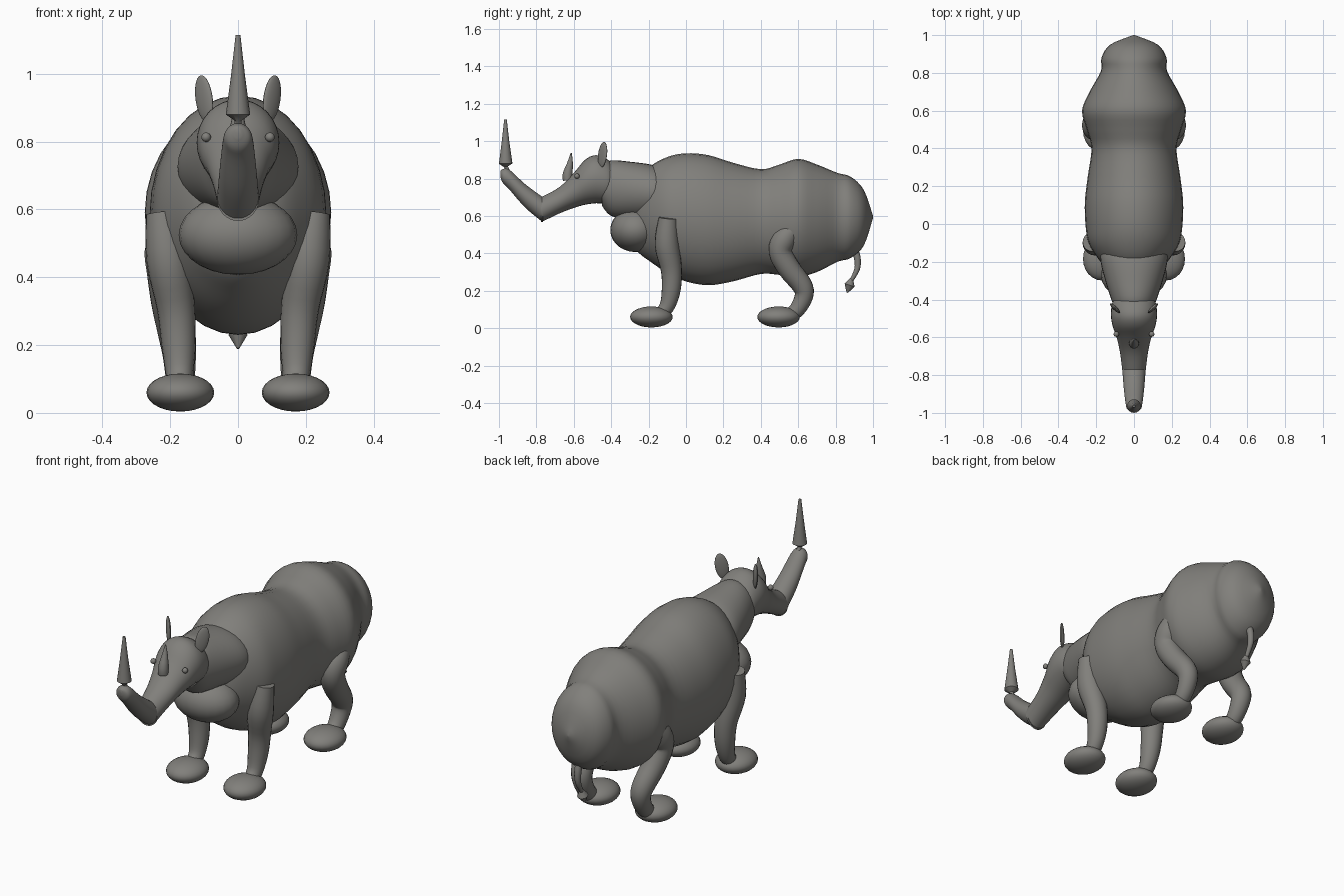
import bpy, bmesh, math
from mathutils import Vector, Euler

grey = bpy.data.materials.new("warm grey")
grey.diffuse_color = (0.22, 0.215, 0.2, 1)


def finish(name, bm):
    bmesh.ops.recalc_face_normals(bm, faces=bm.faces)
    mesh = bpy.data.meshes.new(name)
    bm.to_mesh(mesh)
    bm.free()
    mesh.materials.append(grey)
    ob = bpy.data.objects.new(name, mesh)
    bpy.context.collection.objects.link(ob)
    bpy.ops.object.select_all(action='DESELECT')
    ob.select_set(True)
    bpy.context.view_layer.objects.active = ob
    bpy.ops.object.shade_smooth_by_angle(angle=math.radians(40))
    return ob


def smooth(rows, steps):
    # Catmull-Rom interpolation of any tuple of values
    out = []
    for i in range(len(rows) - 1):
        quad = [rows[max(i - 1, 0)], rows[i], rows[i + 1], rows[min(i + 2, len(rows) - 1)]]
        for k in range(steps):
            t = k / steps
            out.append([0.5 * (2 * b + (c - a) * t + (2 * a - 5 * b + 4 * c - d) * t * t
                               + (3 * b - a - 3 * c + d) * t ** 3) for a, b, c, d in zip(*quad)])
    out.append(list(rows[-1]))
    return out


def skin(name, rings):
    bm = bmesh.new()
    loops = [[bm.verts.new(p) for p in ring] for ring in rings]
    n = len(loops[0])
    for a, b in zip(loops, loops[1:]):
        for i in range(n):
            bm.faces.new((a[i], a[(i + 1) % n], b[(i + 1) % n], b[i]))
    bm.faces.new(loops[0])
    bm.faces.new(loops[-1])
    return finish(name, bm)


def loft(name, rows, steps=4, n=32):
    # upright elliptical sections: y, bottom z, top z, half width
    rings = []
    for y, lo, hi, w in smooth(rows, steps):
        rings.append([(w * math.cos(2 * math.pi * i / n), y,
                       (lo + hi) / 2 + (hi - lo) / 2 * math.sin(2 * math.pi * i / n)) for i in range(n)])
    return skin(name, rings)


def tube(name, rows, steps=4, n=20):
    # round sections across a path: x, y, z, radius
    pts = smooth(rows, steps)
    rings = []
    for j, (x, y, z, r) in enumerate(pts):
        tan = (Vector(pts[min(j + 1, len(pts) - 1)][:3]) - Vector(pts[max(j - 1, 0)][:3])).normalized()
        up = tan.cross(Vector((1, 0, 0))).normalized()
        side = up.cross(tan)
        rings.append([Vector((x, y, z)) + r * (side * math.cos(2 * math.pi * i / n)
                      + up * math.sin(2 * math.pi * i / n)) for i in range(n)])
    return skin(name, rings)


def ball(name, loc, size, rot=(0, 0, 0)):
    bm = bmesh.new()
    bmesh.ops.create_uvsphere(bm, u_segments=24, v_segments=14, radius=1)
    m = Euler(rot).to_matrix()
    for v in bm.verts:
        v.co = m @ Vector([a * b for a, b in zip(v.co, size)]) + Vector(loc)
    return finish(name, bm)


# Trunk of the body, with shoulder hump, hip hump and rounded rump
loft("body", [(-0.29, 0.45, 0.65, 0.06), (-0.25, 0.40, 0.78, 0.13), (-0.19, 0.355, 0.865, 0.185),
              (-0.10, 0.295, 0.915, 0.24), (0, 0.25, 0.935, 0.257), (0.12, 0.23, 0.925, 0.26),
              (0.25, 0.25, 0.885, 0.245), (0.4, 0.29, 0.85, 0.225), (0.5, 0.285, 0.875, 0.25),
              (0.6, 0.275, 0.905, 0.275), (0.7, 0.30, 0.875, 0.235), (0.81, 0.355, 0.83, 0.175),
              (0.88, 0.375, 0.81, 0.172), (0.95, 0.44, 0.74, 0.125), (1.0, 0.59, 0.60, 0.004)])
ball("chest", (0, -0.27, 0.525), (0.175, 0.135, 0.118))

# Neck, head and upturned snout
loft("neck", [(-0.12, 0.59, 0.85, 0.17), (-0.19, 0.58, 0.875, 0.178), (-0.30, 0.585, 0.89, 0.152),
              (-0.40, 0.60, 0.897, 0.12), (-0.45, 0.655, 0.87, 0.10)])
loft("head", [(-0.385, 0.72, 0.85, 0.08), (-0.41, 0.67, 0.895, 0.113), (-0.48, 0.668, 0.925, 0.122),
              (-0.54, 0.66, 0.90, 0.113), (-0.60, 0.643, 0.83, 0.092), (-0.68, 0.612, 0.752, 0.074),
              (-0.775, 0.566, 0.70, 0.062)])
loft("snout", [(-0.765, 0.566, 0.70, 0.062), (-0.86, 0.645, 0.77, 0.055), (-0.945, 0.742, 0.848, 0.045),
               (-0.98, 0.778, 0.85, 0.036), (-0.993, 0.81, 0.84, 0.01)])

# Horns
tube("front_horn", [(0, -0.955, 0.845, 0.012), (0, -0.962, 0.862, 0.01), (0, -0.964, 0.88, 0.036),
                    (0, -0.965, 1.0, 0.02), (0, -0.965, 1.115, 0.007)], steps=1, n=16)
tube("rear_horn", [(0, -0.632, 0.79, 0.026), (0, -0.633, 0.825, 0.026), (0, -0.62, 0.88, 0.016),
                   (0, -0.614, 0.937, 0.003)], steps=2, n=16)

# Paired parts
for s, side in ((-1, "right"), (1, "left")):
    ball(side + "_eye", (s * 0.094, -0.583, 0.813), (0.014, 0.014, 0.014))
    ball(side + "_ear", (s * 0.1, -0.446, 0.927), (0.033, 0.011, 0.07), (0, s * 0.2, s * 0.75))
    tube(side + "_front_leg", [(s * 0.222, -0.095, 0.59, 0.05), (s * 0.205, -0.102, 0.45, 0.065),
                               (s * 0.183, -0.078, 0.31, 0.056), (s * 0.175, -0.08, 0.2, 0.05),
                               (s * 0.172, -0.105, 0.11, 0.04), (s * 0.17, -0.16, 0.06, 0.035)])
    tube(side + "_hind_leg", [(s * 0.21, 0.585, 0.54, 0.045), (s * 0.21, 0.53, 0.48, 0.065),
                              (s * 0.205, 0.505, 0.41, 0.063), (s * 0.195, 0.55, 0.32, 0.06),
                              (s * 0.18, 0.62, 0.23, 0.055), (s * 0.173, 0.63, 0.17, 0.049),
                              (s * 0.17, 0.59, 0.095, 0.042), (s * 0.17, 0.53, 0.055, 0.035)])
    for part, y in (("front", -0.185), ("hind", 0.495)):
        ball(f"{side}_{part}_foot", (s * 0.17, y, 0.06), (0.1, 0.114, 0.056))

# Tail with a pointed tuft
tube("tail", [(0, 0.895, 0.44, 0.018), (0, 0.915, 0.38, 0.018), (0, 0.916, 0.32, 0.015),
              (0, 0.89, 0.265, 0.011), (0, 0.875, 0.24, 0.01)], n=12)
tube("tail_tuft", [(0, 0.885, 0.265, 0.008), (0, 0.875, 0.23, 0.028), (0, 0.862, 0.19, 0.004)], steps=1, n=12)
